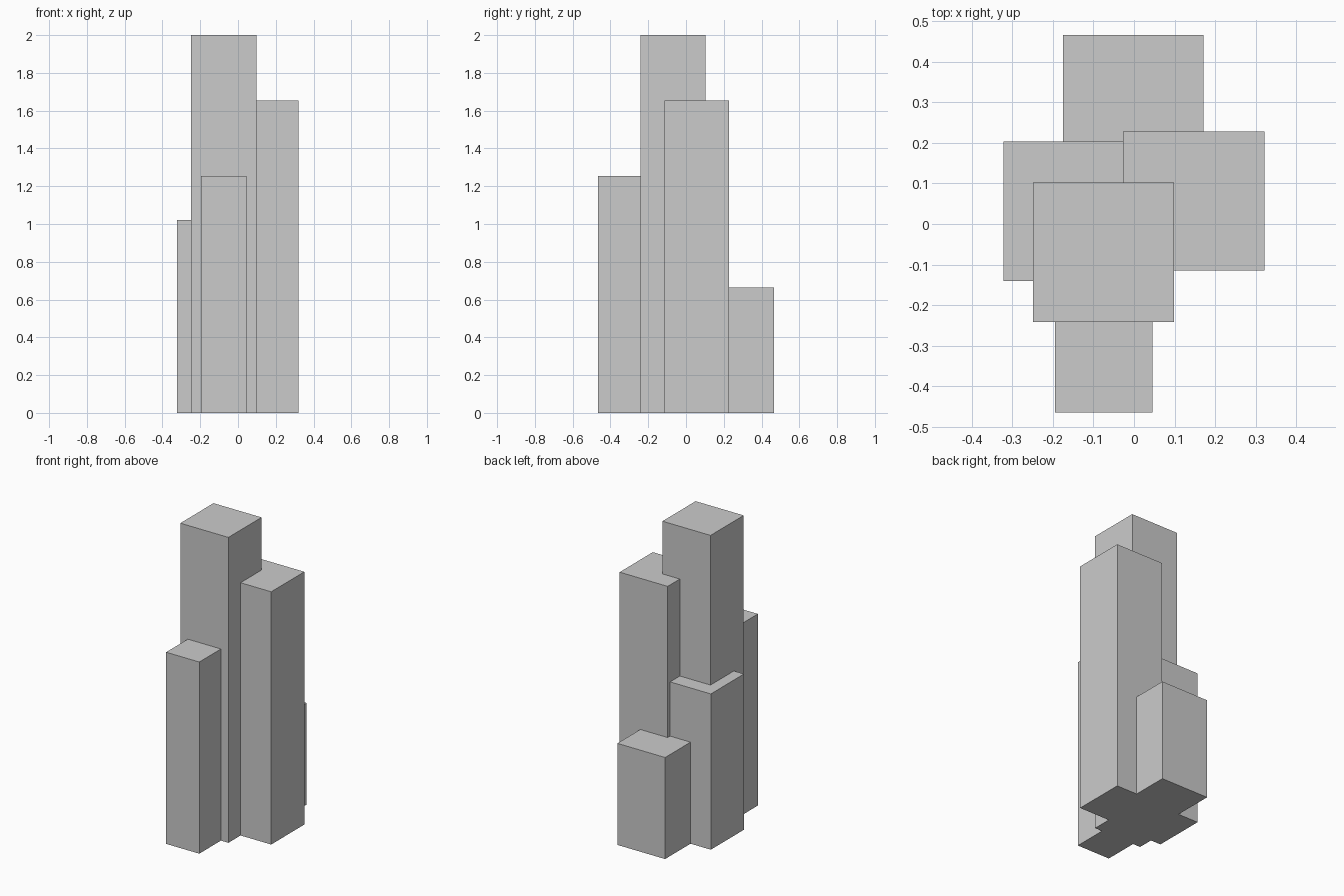
import bpy

if "Cube" in bpy.data.objects:
    bpy.data.objects.remove(bpy.data.objects["Cube"])

# Each tower block: name, x range, y range, height
TOWERS = [
    ("main_tower", (-0.249, 0.099), (-0.241, 0.102), 2.0),
    ("right_tower", (-0.027, 0.321), (-0.115, 0.228), 1.655),
    ("left_tower", (-0.322, 0.025), (-0.140, 0.203), 1.02),
    ("back_tower", (-0.175, 0.171), (0.125, 0.466), 0.665),
    ("front_tower", (-0.195, 0.045), (-0.465, -0.225), 1.255),
]


def block(name, xr, yr, height):
    """Box standing on the ground."""
    centre = (sum(xr) / 2, sum(yr) / 2, height / 2)
    bpy.ops.mesh.primitive_cube_add(size=1, location=centre)
    obj = bpy.context.object
    obj.name = name
    obj.scale = (xr[1] - xr[0], yr[1] - yr[0], height)
    bpy.ops.object.transform_apply(location=False, rotation=False, scale=True)
    return obj


# Cluster of overlapping towers
for tower in TOWERS:
    block(*tower)
